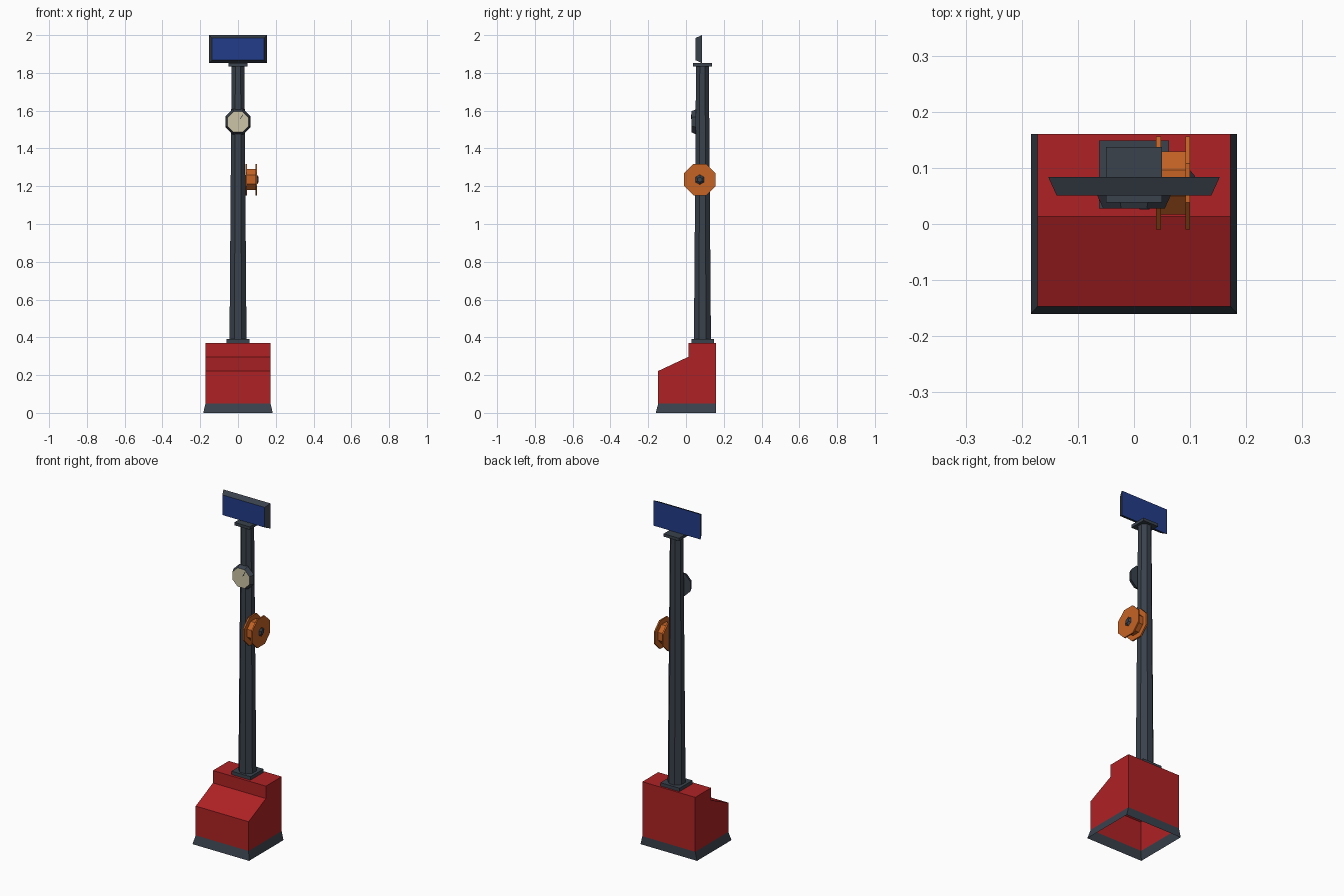
import bpy, bmesh, math
from mathutils import Vector

if "Cube" in bpy.data.objects:
    bpy.data.objects.remove(bpy.data.objects["Cube"])


def material(name, rgb):
    m = bpy.data.materials.new(name)
    m.diffuse_color = (*rgb, 1)
    m.use_nodes = True
    m.node_tree.nodes["Principled BSDF"].inputs["Base Color"].default_value = m.diffuse_color
    return m


RED = material("red paint", (0.43, 0.016, 0.018))
DARK = material("dark slate metal", (0.042, 0.054, 0.072))
BLUE = material("blue panel", (0.016, 0.046, 0.25))
CREAM = material("cream dial", (0.60, 0.56, 0.38))
ORANGE = material("orange reel", (0.56, 0.125, 0.018))


def loft(name, rings, mats, start=True, end=True, start_mat=0, end_mat=0):
    """Join equal-length rings of points with quads, with optional end caps."""
    bm = bmesh.new()
    loops = [[bm.verts.new(p) for p in r] for r in rings]
    n = len(loops[0])
    for a, b in zip(loops, loops[1:]):
        for i in range(n):
            j = (i + 1) % n
            bm.faces.new((a[i], a[j], b[j], b[i]))
    if start:
        bm.faces.new(loops[0][::-1]).material_index = start_mat
    if end:
        bm.faces.new(loops[-1]).material_index = end_mat
    bmesh.ops.recalc_face_normals(bm, faces=bm.faces)
    me = bpy.data.meshes.new(name)
    bm.to_mesh(me)
    bm.free()
    for m in mats:
        me.materials.append(m)
    ob = bpy.data.objects.new(name, me)
    bpy.context.collection.objects.link(ob)
    return ob


def rect(x, y0, y1, z):
    return [(-x, y0, z), (x, y0, z), (x, y1, z), (-x, y1, z)]


def polygon(axis, centre, apothem, sides=8):
    """Regular polygon, flats facing the axes, perpendicular to the given axis."""
    r = apothem / math.cos(math.pi / sides)
    pts = []
    for i in range(sides):
        t = 2 * math.pi * (i + 0.5) / sides
        u, v = r * math.cos(t), r * math.sin(t)
        off = {"x": (0, u, v), "y": (u, 0, v), "z": (u, v, 0)}[axis]
        pts.append(Vector(centre) + Vector(off))
    return pts


# Base skirt: open flared band, flush at the back
loft("base_skirt", [rect(0.184, -0.16, 0.16, 0), rect(0.172, -0.147, 0.16, 0.05)],
     [DARK], start=False, end=False)

# Cabinet: stepped side profile, hollow and open underneath
profile = [(-0.147, 0.05), (-0.147, 0.222), (0.013, 0.297),
           (0.013, 0.37), (0.16, 0.37), (0.16, 0.05)]
cabinet = loft("cabinet", [[(x, y, z) for y, z in profile] for x in (-0.172, 0.172)], [RED])
bm = bmesh.new()
bm.from_mesh(cabinet.data)
under = [f for f in bm.faces if all(v.co.z < 0.051 for v in f.verts)]
bmesh.ops.delete(bm, geom=under, context="FACES_ONLY")
bm.to_mesh(cabinet.data)
bm.free()

# Post with foot plate and cap plate
PY = 0.087
loft("post_foot_plate", [rect(0.062, 0.028, 0.149, 0.37), rect(0.062, 0.028, 0.149, 0.39)], [DARK])
loft("post", [polygon("z", (0, PY, 0.388), 0.045), polygon("z", (0, PY, 1.837), 0.034)], [DARK])
loft("post_cap_plate", [rect(0.05, 0.038, 0.137, 1.835), rect(0.05, 0.038, 0.137, 1.852)], [DARK])


# Top panel: bevelled frame, blue front and back
def panel_ring(x, y, z0, z1):
    return [(-x, y, z0), (x, y, z0), (x, y, z1), (-x, y, z1)]


loft("top_panel", [panel_ring(0.153, 0.084, 1.852, 2.0), panel_ring(0.138, 0.051, 1.867, 1.985)],
     [DARK, BLUE], start_mat=1, end_mat=1)

# Dial on the front of the post
DZ = 1.541
loft("dial", [polygon("y", (0, 0.054, DZ), 0.067), polygon("y", (0, 0.028, DZ), 0.055)],
     [DARK, CREAM], end_mat=1)
needle = [(0.010, 1.557), (0.013, 1.555), (0.028, 1.578), (0.025, 1.580)]
loft("dial_needle", [[(x, y, z) for x, z in needle] for y in (0.029, 0.026)], [DARK])

# Reel on the right side of the post
RY, RZ = 0.073, 1.235
for name, x0, x1, r in (("reel_inner_flange", 0.039, 0.048, 0.083),
                        ("reel_barrel", 0.044, 0.096, 0.056),
                        ("reel_outer_flange", 0.092, 0.100, 0.083)):
    loft(name, [polygon("x", (x, RY, RZ), r) for x in (x0, x1)], [ORANGE])
loft("reel_hub", [polygon("x", (0.099, RY, RZ), 0.024, 6),
                  polygon("x", (0.109, RY, RZ), 0.012, 6)], [DARK])
